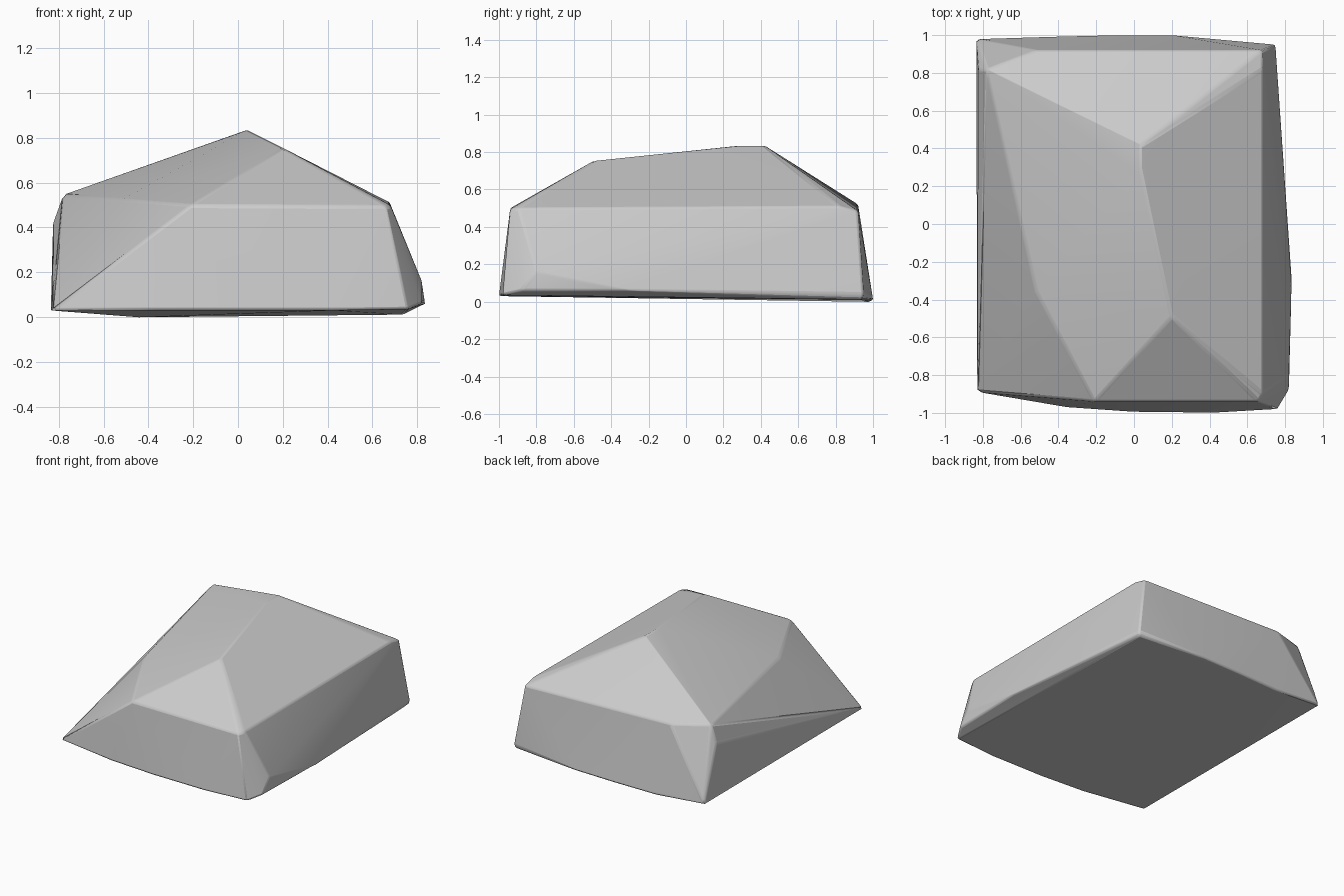
import bpy, bmesh, math

if "Cube" in bpy.data.objects:
    bpy.data.objects.remove(bpy.data.objects["Cube"])

# Corner points of the boulder; the convex hull gives its facets
crown = [(0.04, 0.42, 0.835), (0.04, 0.27, 0.835), (0.20, -0.49, 0.755)]
shoulder = [(-0.52, -0.35, 0.525), (-0.21, -0.94, 0.50), (0.66, -0.94, 0.495),
            (0.68, -0.90, 0.50), (0.68, 0.82, 0.51), (0.68, 0.92, 0.485),
            (-0.52, 0.92, 0.52), (-0.78, 0.82, 0.545), (-0.825, 0.82, 0.42)]
foot = [(-0.83, -0.89, 0.03), (-0.36, -0.97, 0.03), (0.0, -0.995, 0.03),
        (0.42, -1.0, 0.03), (0.76, -0.98, 0.035), (0.82, -0.88, 0.06),
        (0.82, -0.80, 0.16), (0.835, -0.30, 0.06), (0.75, 0.95, 0.04),
        (0.74, 0.94, 0.012), (0.20, 1.0, 0.01), (-0.10, 1.0, 0.005),
        (-0.45, 0.99, 0.0), (-0.835, 0.98, 0.03)]

bm = bmesh.new()
for p in crown + shoulder + foot:
    bm.verts.new(p)
res = bmesh.ops.convex_hull(bm, input=bm.verts)
loose = [v for v in bm.verts if not v.link_faces]
bmesh.ops.delete(bm, geom=loose, context='VERTS')
bmesh.ops.recalc_face_normals(bm, faces=bm.faces)

mesh = bpy.data.meshes.new("boulder")
bm.to_mesh(mesh)
bm.free()
rock = bpy.data.objects.new("boulder", mesh)
bpy.context.collection.objects.link(rock)

# Slightly worn edges
bevel = rock.modifiers.new("worn_edges", 'BEVEL')
bevel.width = 0.012
bevel.segments = 2
bevel.limit_method = 'ANGLE'
bevel.angle_limit = math.radians(14)

bpy.context.view_layer.objects.active = rock
rock.select_set(True)
bpy.ops.object.shade_smooth_by_angle(angle=math.radians(15))
